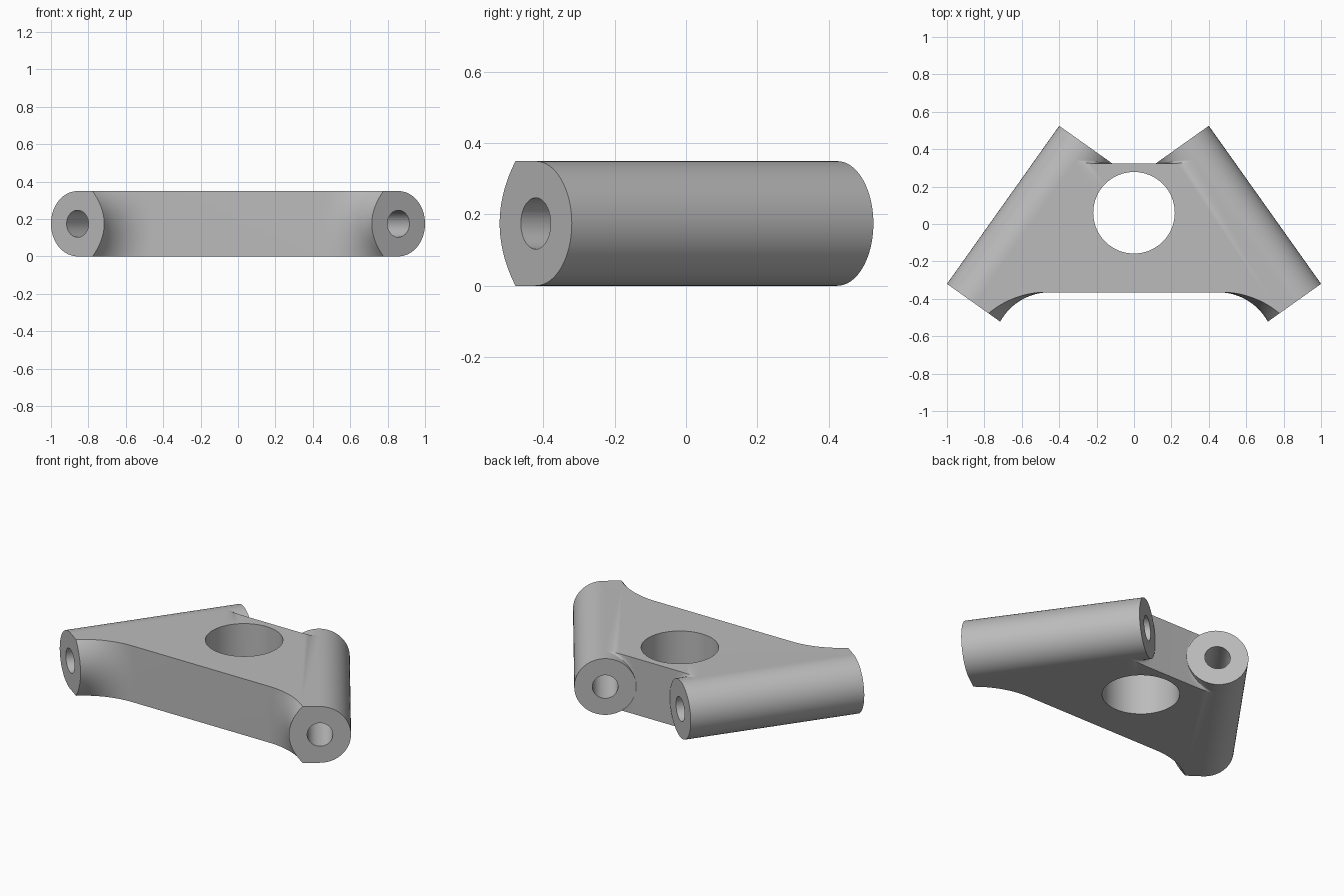
import bpy, bmesh, math
from mathutils import Vector

default = bpy.data.objects.get("Cube")
if default:
    bpy.data.objects.remove(default, do_unlink=True)

R = 0.1745                          # tube radius, half the height
FRONT_Y = -0.365                    # front wall of the web
OUT_FRONT = Vector((1.0, -0.32))    # outer edge of the tube on the +x side
OUT_BACK = Vector((0.4, 0.525))
along = (OUT_BACK - OUT_FRONT).normalized()
inward = Vector((-along.y, along.x))
axis_front = OUT_FRONT + inward * R
axis_back = OUT_BACK + inward * R
back_y = (axis_back + inward * R).y
ARC = 14


def half_outline(h):
    """Plan outline of the +x half at height h above the middle."""
    w = math.sqrt(max(R * R - h * h, 0))
    k = (h / R) ** 2
    pts = []
    # front fillet: arc tangent to the front wall, ending on the tube face
    start = Vector((0.45 + 0.02 * k, FRONT_Y))
    end = axis_front + inward * (R - 0.0765 * k)
    dx, dy = end.x - start.x, start.y - end.y
    rad = (dx * dx + dy * dy) / (2 * dy)
    sweep = 2 * math.atan2(dy, dx)
    for i in range(ARC + 1):
        a = sweep * i / ARC
        pts.append(start + Vector((rad * math.sin(a), rad * (math.cos(a) - 1))))
    # outer side of the tube, then its back face
    pts += [axis_front - inward * w, axis_back - inward * w, axis_back + inward * w]
    # small blend from the tube to the back wall
    tip = pts[-1]
    length = max((tip.y - back_y) / along.y, 0)
    corner = tip - along * length
    p0 = tip - along * length * 0.75
    x_in = (axis_back + inward * R).x
    p2 = Vector((x_in + 0.2 * (corner.x - x_in), back_y))
    for i in range(9):
        t = i / 8
        pts.append(p0 * (1 - t) ** 2 + corner * (2 * t * (1 - t)) + p2 * t * t)
    return pts


# Bracket body: plan outlines stacked from bottom to top
bm = bmesh.new()
rings = []
LEVELS = 40
for i in range(LEVELS + 1):
    h = R * math.sin(math.pi * (i / LEVELS - 0.5))
    half = half_outline(h)
    loop = half + [Vector((-p.x, p.y)) for p in reversed(half)]
    rings.append([bm.verts.new((p.x, p.y, h + R)) for p in loop])
count = len(rings[0])
for low, high in zip(rings, rings[1:]):
    for j in range(count):
        n = (j + 1) % count
        bm.faces.new((low[j], low[n], high[n], high[j]))
bm.faces.new(rings[-1])
bm.faces.new(list(reversed(rings[0])))
bmesh.ops.remove_doubles(bm, verts=bm.verts, dist=0.00005)
bmesh.ops.recalc_face_normals(bm, faces=bm.faces)
mesh = bpy.data.meshes.new("bracket")
bm.to_mesh(mesh)
bm.free()
bracket = bpy.data.objects.new("bracket", mesh)
bpy.context.collection.objects.link(bracket)


def bore(name, radius, centre, direction, depth):
    """Cut a round through hole in the bracket."""
    bpy.ops.mesh.primitive_cylinder_add(vertices=64, radius=radius, depth=depth, location=centre)
    cutter = bpy.context.object
    cutter.name = name
    cutter.hide_render = True
    cutter.rotation_mode = 'QUATERNION'
    cutter.rotation_quaternion = Vector(direction).to_track_quat('Z', 'Y')
    bpy.context.view_layer.update()
    mod = bracket.modifiers.new(name, 'BOOLEAN')
    mod.operation = 'DIFFERENCE'
    mod.solver = 'EXACT'
    mod.object = cutter
    bpy.ops.object.select_all(action='DESELECT')
    bracket.select_set(True)
    bpy.context.view_layer.objects.active = bracket
    bpy.ops.object.modifier_apply(modifier=mod.name)
    bpy.data.objects.remove(cutter, do_unlink=True)


# Central opening and a bore along each tube
bore("centre_hole", 0.218, (0, 0.06, R), (0, 0, 1), 1)
mid = (axis_front + axis_back) / 2
for side in (1, -1):
    bore("tube_bore", 0.072, (side * mid.x, mid.y, R), (side * along.x, along.y, 0), 2)

# Smooth shading with crisp edges
bpy.ops.object.shade_smooth_by_angle(angle=math.radians(30))

# Plain grey finish
grey = bpy.data.materials.new("plain grey")
grey.use_nodes = True
colour = (0.5, 0.5, 0.5, 1)
grey.diffuse_color = colour
grey.node_tree.nodes["Principled BSDF"].inputs["Base Color"].default_value = colour
bracket.data.materials.clear()
bracket.data.materials.append(grey)
for face in bracket.data.polygons:
    face.material_index = 0
